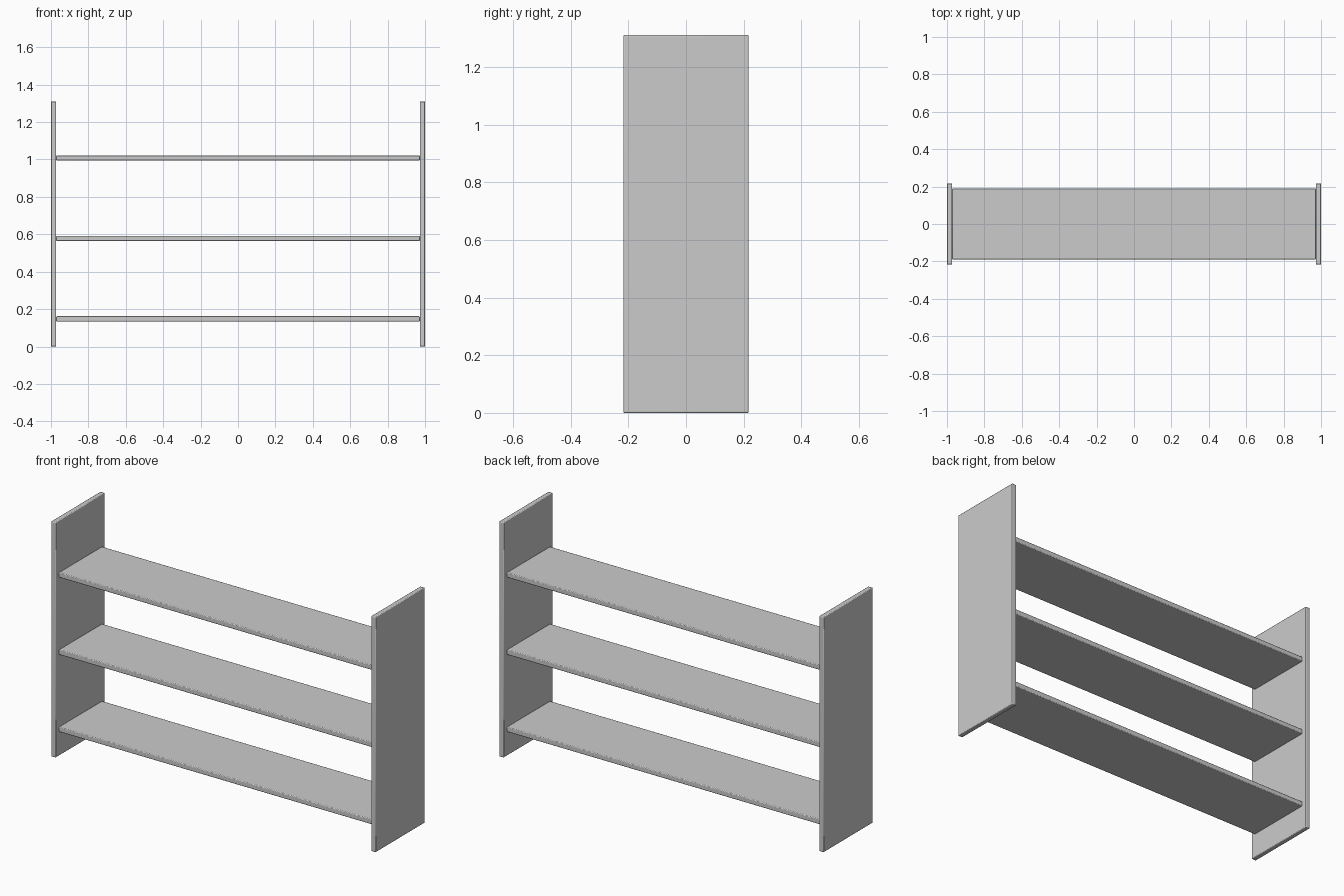
import bpy

if "Cube" in bpy.data.objects:
    bpy.data.objects.remove(bpy.data.objects["Cube"])

BOARD = 0.028            # thickness of every board
HEIGHT, DEPTH = 1.31, 0.434
SHELF_DEPTH = 0.38


def board(name, size, location):
    """A flat board with slightly eased edges."""
    bpy.ops.mesh.primitive_cube_add(size=1, location=location)
    ob = bpy.context.object
    ob.name = name
    ob.scale = size
    bpy.ops.object.transform_apply(location=False, rotation=False, scale=True)
    bevel = ob.modifiers.new("eased_edges", 'BEVEL')
    bevel.width = 0.004
    bevel.segments = 2
    bpy.ops.object.shade_smooth_by_angle()
    return ob


# Upright side panels
for side, label in ((-1, "left"), (1, "right")):
    board(f"{label}_side_panel", (BOARD, DEPTH, HEIGHT),
          (side * (1 - BOARD / 2), 0, HEIGHT / 2))

# Three evenly spaced shelves, set back from the panel edges
for i, label in enumerate(("bottom", "middle", "top")):
    board(f"{label}_shelf", (2 * (1 - BOARD), SHELF_DEPTH, BOARD),
          (0, 0, 0.148 + 0.43 * i))
